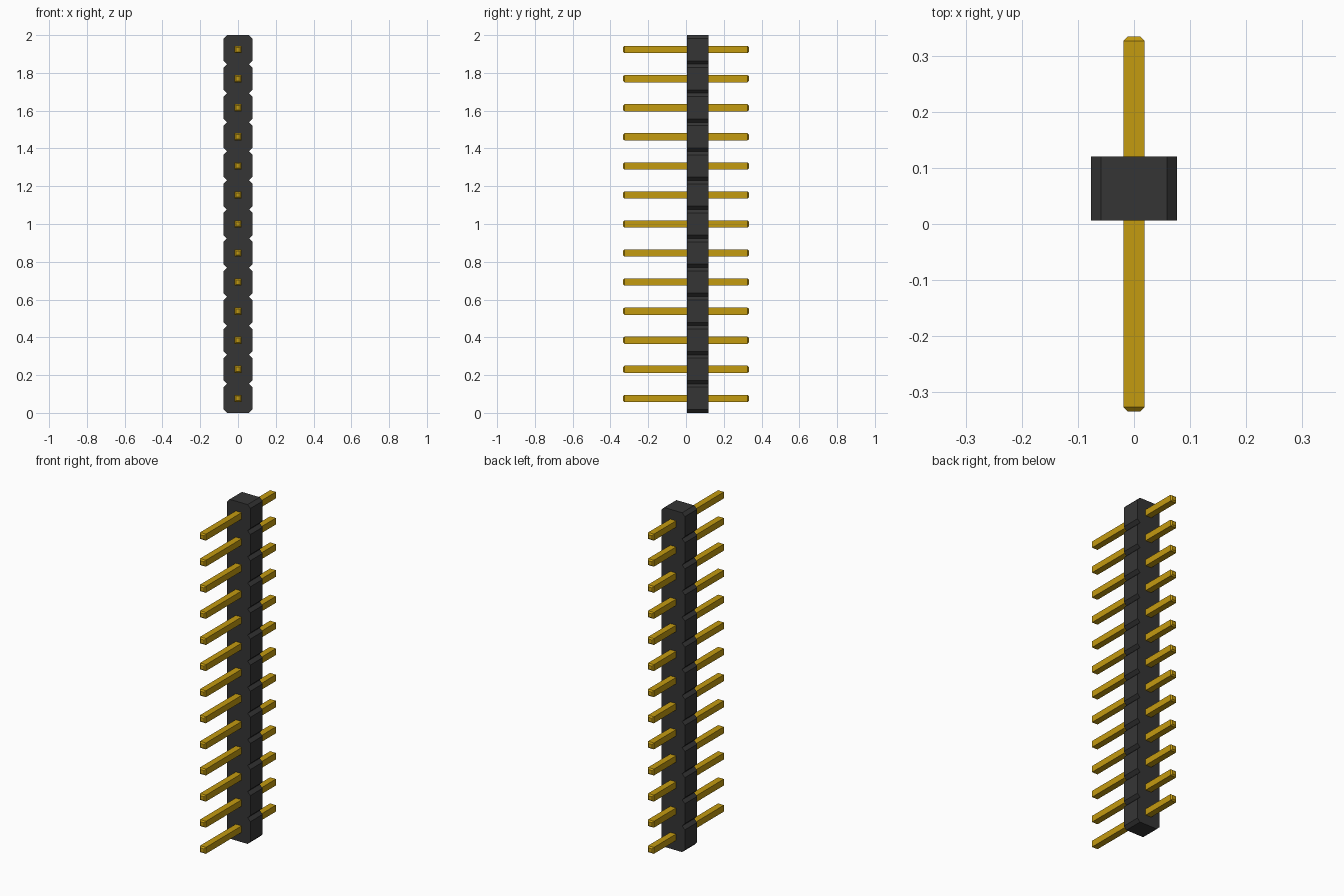
import bpy
import bmesh

cube = bpy.data.objects.get("Cube")
if cube:
    bpy.data.objects.remove(cube, do_unlink=True)

PINS = 13
PITCH = 2.0 / PINS
HALF = 0.0765                     # half width of the housing
CHAMFER = 0.018                   # corner cut on every cell
BODY_FRONT, BODY_BACK = 0.006, 0.12
PIN_R, TIP_R, TAPER = 0.019, 0.0115, 0.008
PIN_END = 0.334


def material(name, colour):
    m = bpy.data.materials.new(name)
    m.use_nodes = True
    m.diffuse_color = colour
    m.node_tree.nodes["Principled BSDF"].inputs["Base Color"].default_value = colour
    return m


def make_object(name, bm, mat):
    bmesh.ops.recalc_face_normals(bm, faces=bm.faces)
    mesh = bpy.data.meshes.new(name)
    bm.to_mesh(mesh)
    bm.free()
    mesh.materials.append(mat)
    obj = bpy.data.objects.new(name, mesh)
    bpy.context.collection.objects.link(obj)
    return obj


black = material("black plastic", (0.036, 0.036, 0.036, 1))
gold = material("gold metal", (0.55, 0.325, 0.005, 1))

# Housing: a row of chamfered cells as one notched outline, extruded in depth
side = [(HALF - CHAMFER, 0.0)]
for i in range(PINS):
    z0, z1 = i * PITCH, (i + 1) * PITCH
    side += [(HALF, z0 + CHAMFER), (HALF, z1 - CHAMFER), (HALF - CHAMFER, z1)]
outline = side + [(-x, z) for x, z in reversed(side)]

bm = bmesh.new()
front = bm.faces.new([bm.verts.new((x, BODY_FRONT, z)) for x, z in outline])
extruded = bmesh.ops.extrude_face_region(bm, geom=[front], use_keep_orig=True)
moved = [g for g in extruded["geom"] if isinstance(g, bmesh.types.BMVert)]
bmesh.ops.translate(bm, verts=moved, vec=(0, BODY_BACK - BODY_FRONT, 0))
make_object("housing", bm, black)

# Pin: square bar with tapered tips, lofted through four square sections
bm = bmesh.new()
sections = [(-PIN_END, TIP_R), (-PIN_END + TAPER, PIN_R),
            (PIN_END - TAPER, PIN_R), (PIN_END, TIP_R)]
rings = [[bm.verts.new((sx * r, y, sz * r))
          for sx, sz in ((-1, -1), (1, -1), (1, 1), (-1, 1))]
         for y, r in sections]
for a, b in zip(rings, rings[1:]):
    for k in range(4):
        n = (k + 1) % 4
        bm.faces.new((a[k], a[n], b[n], b[k]))
bm.faces.new(rings[0])
bm.faces.new(rings[-1])
first_pin = make_object("pin_1", bm, gold)
first_pin.location.z = PITCH / 2

# Repeat the pin, one per cell
for i in range(1, PINS):
    pin = bpy.data.objects.new(f"pin_{i + 1}", first_pin.data)
    pin.location.z = (i + 0.5) * PITCH
    bpy.context.collection.objects.link(pin)
